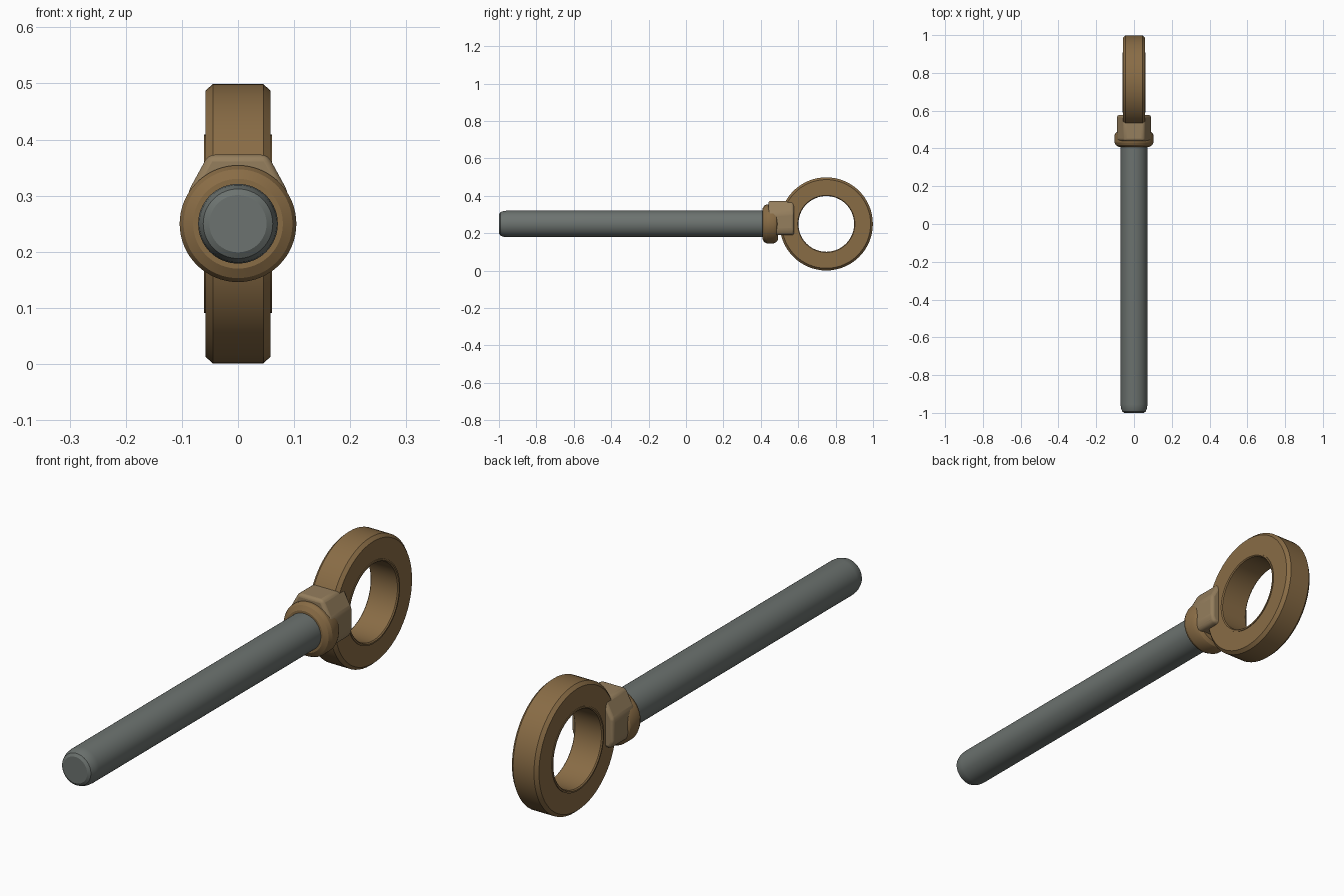
import bpy, bmesh, math
from mathutils import Vector

if "Cube" in bpy.data.objects:
    bpy.data.objects.remove(bpy.data.objects["Cube"])


def material(name, rgb):
    m = bpy.data.materials.new(name)
    m.diffuse_color = (*rgb, 1)
    m.use_nodes = True
    m.node_tree.nodes["Principled BSDF"].inputs["Base Color"].default_value = m.diffuse_color
    return m


BRONZE = material("bronze", (0.25, 0.15, 0.06))
LIGHT = material("light_bronze", (0.30, 0.21, 0.11))
STEEL = material("steel", (0.15, 0.17, 0.16))


def finish(name, bm, mat):
    bmesh.ops.recalc_face_normals(bm, faces=bm.faces)
    me = bpy.data.meshes.new(name)
    bm.to_mesh(me)
    bm.free()
    me.materials.append(mat)
    ob = bpy.data.objects.new(name, me)
    bpy.context.collection.objects.link(ob)
    bpy.ops.object.select_all(action='DESELECT')
    ob.select_set(True)
    bpy.context.view_layer.objects.active = ob
    bpy.ops.object.shade_smooth_by_angle(angle=math.radians(25))
    return ob


def lathe(name, profile, axis, centre, mat, closed=False, n=64):
    """Spin (radius, distance along axis) points around the x or y axis."""
    bm = bmesh.new()
    rings = []
    for r, d in profile:
        ring = []
        for i in range(n):
            a = 2 * math.pi * i / n
            u, v = r * math.cos(a), r * math.sin(a)
            p = Vector((d, u, v)) if axis == 'x' else Vector((u, d, v))
            ring.append(bm.verts.new(p + Vector(centre)))
        rings.append(ring)
    pairs = list(zip(rings, rings[1:]))
    if closed:
        pairs.append((rings[-1], rings[0]))
    else:
        bm.faces.new(rings[0])
        bm.faces.new(rings[-1])
    for a, b in pairs:
        for i in range(n):
            j = (i + 1) % n
            bm.faces.new((a[i], a[j], b[j], b[i]))
    return finish(name, bm, mat)


# Long pin with a rounded, chamfered tip
lathe("pin_shaft", [(0.051, -1), (0.062, -0.993), (0.069, -0.975), (0.071, -0.955), (0.071, 0.45)],
      'y', (0, 0, 0.25), STEEL)

# Collar where the shaft meets the eye
lathe("collar", [(0.071, 0.408), (0.08, 0.408), (0.097, 0.418), (0.104, 0.432),
                 (0.104, 0.468), (0.098, 0.482), (0.085, 0.492), (0.071, 0.492)],
      'y', (0, 0, 0.25), BRONZE)

# Eye ring with chamfered rims
lathe("eye_ring", [(0.152, -0.058), (0.237, -0.058), (0.249, -0.045),
                   (0.249, 0.045), (0.237, 0.058), (0.152, 0.058)],
      'x', (0, 0.75, 0.25), BRONZE, closed=True)

# Thin bushing lining the hole
lathe("eye_bushing", [(0.149, -0.057), (0.153, -0.061), (0.159, -0.061), (0.159, 0.061),
                      (0.153, 0.061), (0.149, 0.057)],
      'x', (0, 0.75, 0.25), BRONZE, closed=True)

# Shoulder block: tapered section extruded along y, edges rounded
section = [(-0.078, 0.19), (0.078, 0.19), (0.09, 0.215), (0.09, 0.305), (0.053, 0.373),
           (-0.053, 0.373), (-0.09, 0.305), (-0.09, 0.215)]
bm = bmesh.new()
face = bm.faces.new([bm.verts.new((x, 0.44, z)) for x, z in section])
new = bmesh.ops.extrude_face_region(bm, geom=[face])["geom"]
bmesh.ops.translate(bm, vec=(0, 0.137, 0),
                    verts=[g for g in new if isinstance(g, bmesh.types.BMVert)])
block = finish("shoulder_block", bm, LIGHT)
bev = block.modifiers.new("rounded_edges", 'BEVEL')
bev.width = 0.012
bev.segments = 3
bev.limit_method = 'ANGLE'
bev.angle_limit = math.radians(20)
